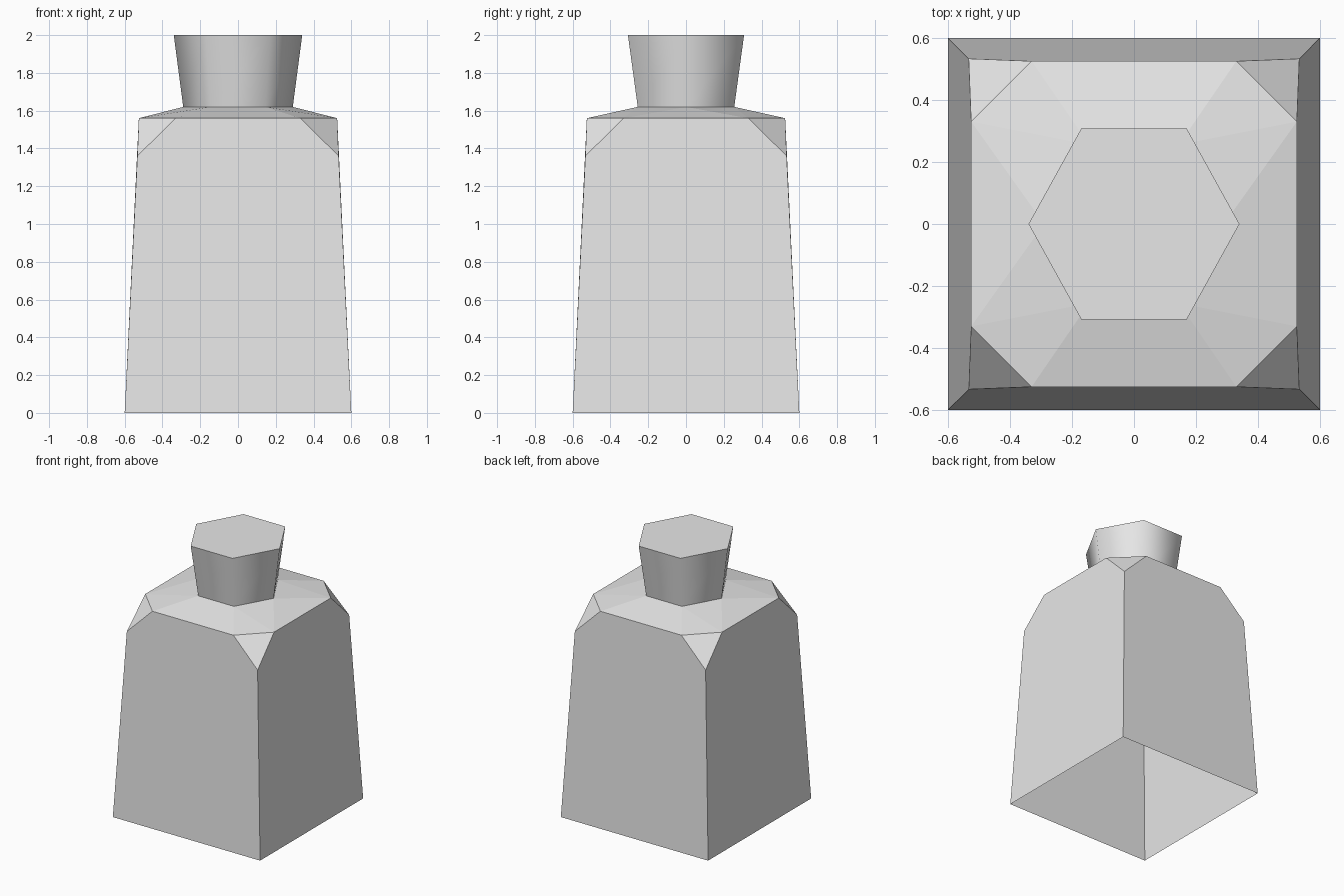
import bpy
import bmesh
from math import cos, sin, radians

cube = bpy.data.objects.get("Cube")
if cube:
    bpy.data.objects.remove(cube, do_unlink=True)

GREY = bpy.data.materials.new("plain grey")
GREY.use_nodes = True
GREY.diffuse_color = (0.8, 0.8, 0.8, 1)
GREY.node_tree.nodes["Principled BSDF"].inputs["Base Color"].default_value = (0.8, 0.8, 0.8, 1)

BASE, SHOULDER, TOP = 0.6, 0.525, 1.56     # body half widths and shoulder height
CUT, CUT_HALF, CUT_Z = 0.33, 0.533, 1.36   # corner chamfer
NECK_Z = 1.62


def hexagon(rx, ry, z):
    """Six points, counter-clockwise from +x."""
    return [(rx * cos(radians(60 * i)), ry * sin(radians(60 * i)), z) for i in range(6)]


def finish(bm, name):
    mesh = bpy.data.meshes.new(name)
    bm.to_mesh(mesh)
    bm.free()
    mesh.materials.append(GREY)
    obj = bpy.data.objects.new(name, mesh)
    bpy.context.collection.objects.link(obj)
    return obj


# Body: four tapered walls, clipped upper corners, open underneath
bm = bmesh.new()
signs = [(1, 1), (-1, 1), (-1, -1), (1, -1)]
foot = [bm.verts.new((x * BASE, y * BASE, 0)) for x, y in signs]
corner = [bm.verts.new((x * CUT_HALF, y * CUT_HALF, CUT_Z)) for x, y in signs]
rim = []
for i, (x, y) in enumerate(signs):
    pair = [(x * SHOULDER, y * CUT, TOP), (x * CUT, y * SHOULDER, TOP)]
    rim += [bm.verts.new(p) for p in (pair if i % 2 == 0 else pair[::-1])]
for i in range(4):
    j = (i + 1) % 4
    a, b, c = rim[2 * i], rim[2 * i + 1], rim[2 * j]
    bm.faces.new((foot[j], foot[i], corner[i], b, c, corner[j]))
    bm.faces.new((corner[i], a, b))

# Shoulder: shallow facets from the eight-sided rim to the six-sided neck,
# the second half being the first turned by half a turn
ring = [bm.verts.new(p) for p in hexagon(0.29, 0.295, NECK_Z)]
for h in (0, 1):
    r = [rim[(i + 4 * h) % 8] for i in range(8)]
    n = [ring[(i + 3 * h) % 6] for i in range(6)]
    bm.faces.new((r[0], r[1], n[1]))
    bm.faces.new((r[0], n[1], n[0]))
    bm.faces.new((r[1], r[2], n[2], n[1]))
    bm.faces.new((r[2], r[3], n[2]))
    bm.faces.new((r[3], n[3], n[2]))
    bm.faces.new((r[3], r[4], n[3]))
finish(bm, "body")

# Neck: flared six-sided stopper with soft sides and a flat top
bm = bmesh.new()
low = [bm.verts.new(p) for p in hexagon(0.29, 0.295, NECK_Z)]
high = [bm.verts.new(p) for p in hexagon(0.34, 0.355, 2)]
for i in range(6):
    j = (i + 1) % 6
    bm.faces.new((low[i], low[j], high[j], high[i])).smooth = True
cap = bm.faces.new(high)
for e in cap.edges:
    e.smooth = False
finish(bm, "neck")
